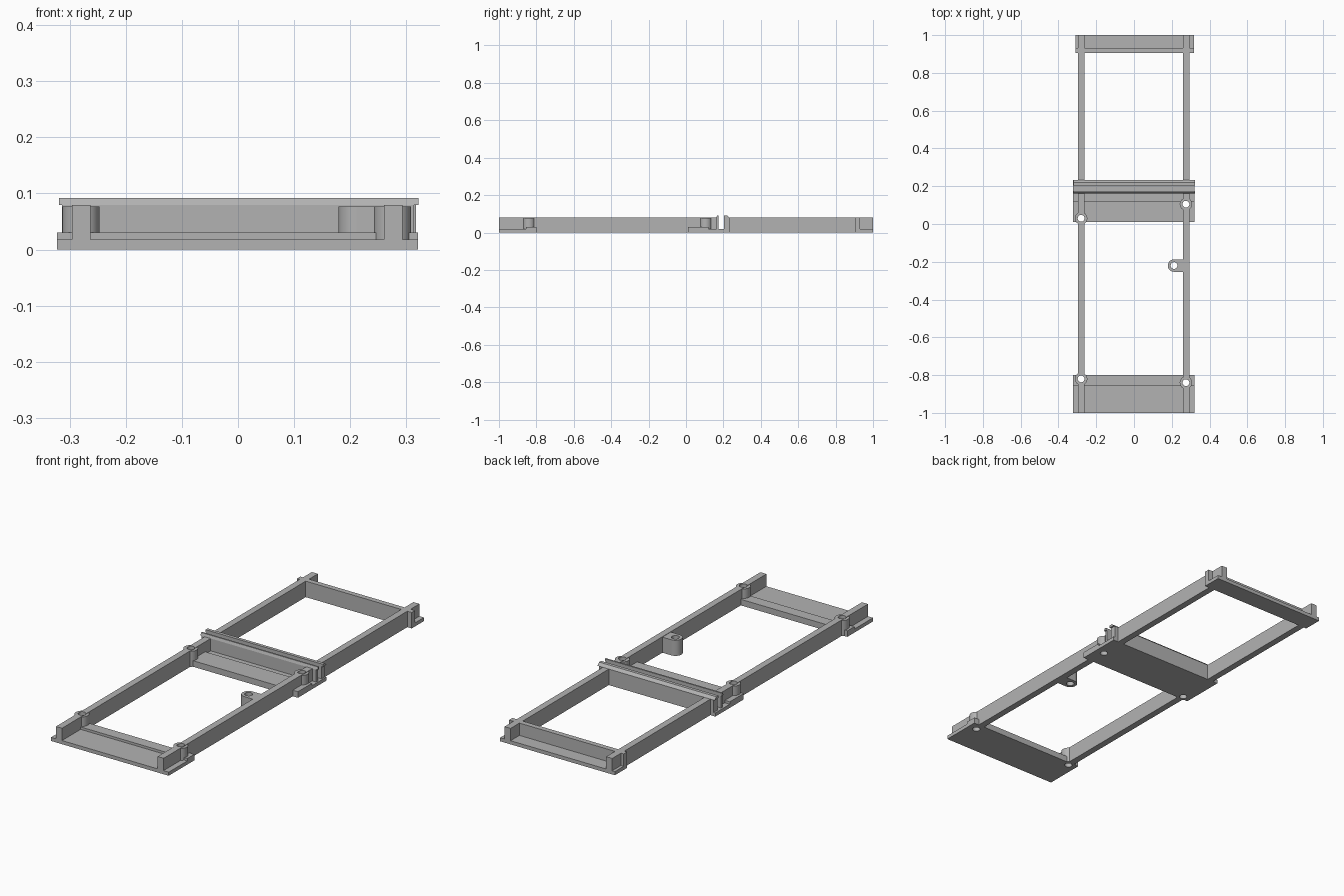
import bpy, bmesh, math

if "Cube" in bpy.data.objects:
    bpy.data.objects.remove(bpy.data.objects["Cube"])

grey = bpy.data.materials.new("plain grey")
grey.diffuse_color = (0.45, 0.45, 0.45, 1)
grey.use_nodes = True
grey.node_tree.nodes["Principled BSDF"].inputs["Base Color"].default_value = grey.diffuse_color


def finish(name, bm):
    bmesh.ops.recalc_face_normals(bm, faces=bm.faces)
    me = bpy.data.meshes.new(name)
    bm.to_mesh(me)
    bm.free()
    me.materials.append(grey)
    ob = bpy.data.objects.new(name, me)
    bpy.context.collection.objects.link(ob)
    return ob


def extrude_x(name, profile, x0, x1):
    """Extrude a (y, z) profile from x0 to x1."""
    bm = bmesh.new()
    face = bm.faces.new([bm.verts.new((x0, y, z)) for y, z in profile])
    new = bmesh.ops.extrude_face_region(bm, geom=[face])["geom"]
    verts = [v for v in new if isinstance(v, bmesh.types.BMVert)]
    bmesh.ops.translate(bm, verts=verts, vec=(x1 - x0, 0, 0))
    return finish(name, bm)


def box(name, x0, x1, y0, y1, z0, z1):
    return extrude_x(name, [(y0, z0), (y1, z0), (y1, z1), (y0, z1)], x0, x1)


def cylinders(name, centres, r, z0, z1, n=40):
    bm = bmesh.new()
    for x, y in centres:
        made = bmesh.ops.create_cone(bm, cap_ends=True, segments=n, radius1=r,
                                     radius2=r, depth=z1 - z0)
        bmesh.ops.translate(bm, verts=made["verts"], vec=(x, y, (z0 + z1) / 2))
    return finish(name, bm)


TOP = 0.079
PLATE = 0.018
THICK = 0.03
screws = [(-0.28, 0.03), (0.275, 0.105), (-0.28, -0.82), (0.275, -0.84), (0.212, -0.22)]

# stepped floor plates, thicker beside the openings
front_plate = extrude_x("front_plate", [(-1, 0), (-0.8, 0), (-0.8, THICK),
                        (-0.855, THICK), (-0.855, PLATE), (-1, PLATE)], -0.323, 0.321)
middle_plate = extrude_x("middle_plate", [(0.01, 0), (0.232, 0), (0.232, PLATE),
                         (0.119, PLATE), (0.119, THICK), (0.01, THICK)], -0.323, 0.321)
back_plate = box("back_plate", -0.311, 0.317, 0.905, 1, 0, PLATE)
back_wall = box("back_wall", -0.311, 0.317, 0.905, 0.931, 0, TOP)

# two cross walls with a slot between them, and wider chamfered lips
for name, y0, y1, c0, c1 in (("slot_front", 0.162, 0.175, 0.167, 0.175),
                             ("slot_back", 0.203, 0.232, 0.203, 0.219)):
    box(name + "_wall", -0.314, 0.314, y0, y1, 0, TOP)
    extrude_x(name + "_lip", [(y0, TOP), (y1, TOP), (c1, 0.092), (c0, 0.092)], -0.319, 0.322)

# side rails, interrupted by the slot
rails = []
for side, x0, x1 in (("left", -0.296, -0.263), ("right", 0.26, 0.293)):
    rails.append(box(side + "_front_rail", x0, x1, -1, 0.17, 0, TOP))
    box(side + "_back_rail", x0, x1, 0.21, 1, 0, TOP)

# screw posts and the bracket that holds the free one
posts = cylinders("screw_posts", screws, 0.033, 0, 0.077)
bracket = box("post_bracket", 0.212, 0.262, -0.253, -0.187, 0, 0.077)

# drill the screw holes
drill = cylinders("hole_cutter", screws, 0.018, -0.1, 0.2)
drill.hide_render = True
for ob in [front_plate, middle_plate, posts, bracket] + rails:
    bpy.context.view_layer.objects.active = ob
    mod = ob.modifiers.new("holes", "BOOLEAN")
    mod.operation = "DIFFERENCE"
    mod.solver = "EXACT"
    mod.object = drill
    bpy.ops.object.modifier_apply(modifier=mod.name)
bpy.data.objects.remove(drill)

# smooth the round posts only
bpy.ops.object.select_all(action="DESELECT")
posts.select_set(True)
bpy.context.view_layer.objects.active = posts
bpy.ops.object.shade_smooth_by_angle(angle=math.radians(30))
